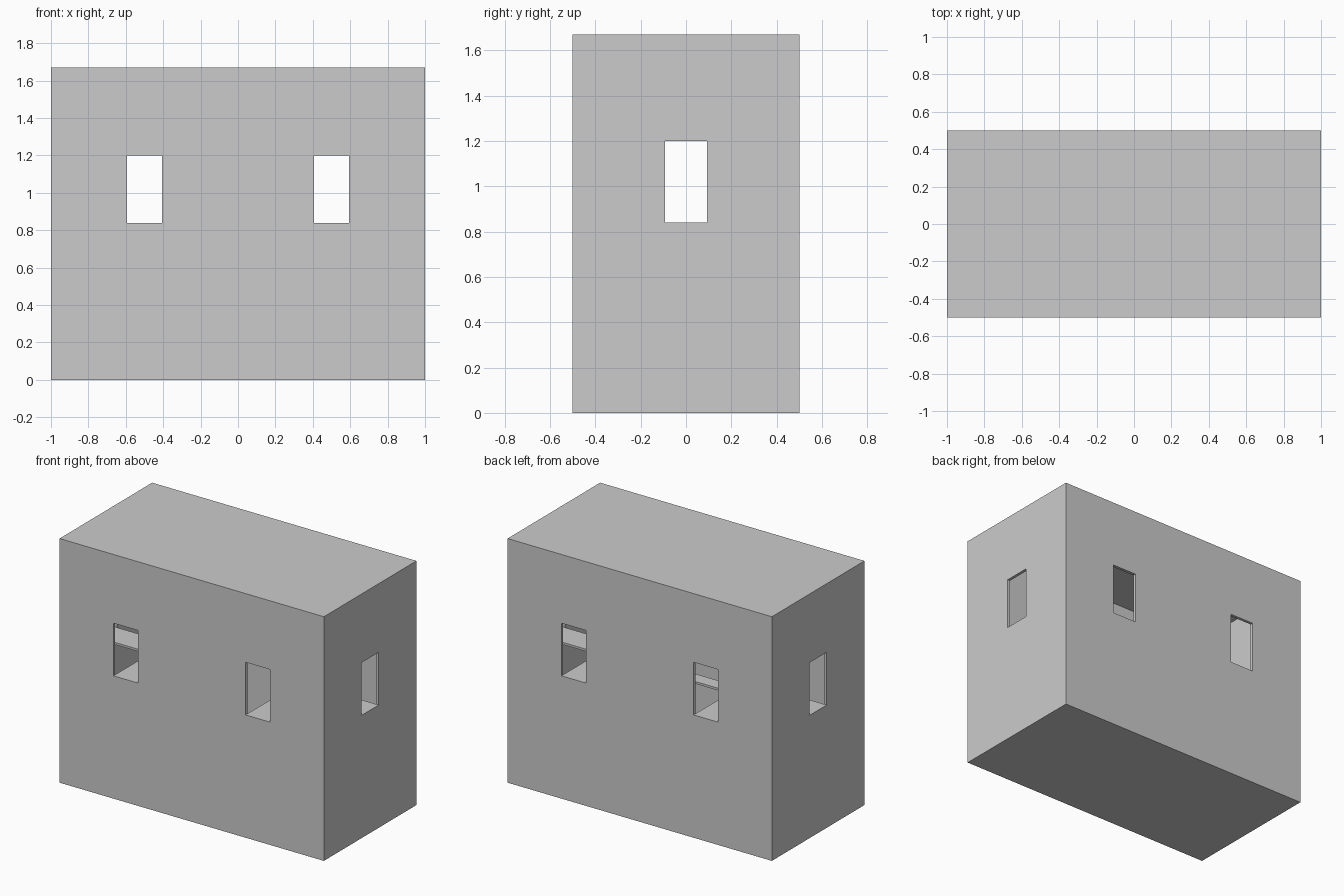
import bpy

if "Cube" in bpy.data.objects:
    bpy.data.objects.remove(bpy.data.objects["Cube"])

W, D, H = 2.0, 1.0, 1.67      # outer size
T = 0.02                      # wall thickness
Z0, Z1 = 0.84, 1.2            # window sill and head
HALF = 0.093                  # half window width


def box(name, x0, x1, y0, y1, z0, z1):
    bpy.ops.mesh.primitive_cube_add(
        size=1, location=((x0 + x1) / 2, (y0 + y1) / 2, (z0 + z1) / 2))
    ob = bpy.context.object
    ob.name = name
    ob.scale = (x1 - x0, y1 - y0, z1 - z0)
    bpy.ops.object.transform_apply(location=True, rotation=False, scale=True)
    return ob


def cut(target, cutter):
    mod = target.modifiers.new("cut", 'BOOLEAN')
    mod.operation = 'DIFFERENCE'
    mod.solver = 'EXACT'
    mod.object = cutter
    bpy.context.view_layer.objects.active = target
    bpy.ops.object.modifier_apply(modifier=mod.name)
    bpy.data.objects.remove(cutter)


# hollow building shell
walls = box("walls", -W / 2, W / 2, -D / 2, D / 2, 0, H)
cut(walls, box("room_cutter", -W / 2 + T, W / 2 - T,
               -D / 2 + T, D / 2 - T, T, H - T))

# window openings: two pairs front to back, one pair end to end
for x in (-0.5, 0.5):
    cut(walls, box("window_cutter", x - HALF, x + HALF, -1, 1, Z0, Z1))
cut(walls, box("end_window_cutter", -2, 2, -HALF, HALF, Z0, Z1))

# thin sill boards running into the room from each window
BOARD = 0.015
for x, side in ((-0.5, "left"), (0.5, "right")):
    box(side + "_sill_board", x - HALF, x + HALF,
        -D / 2 + T, D / 2 - T, Z0 - BOARD, Z0)
    inner, outer = sorted((x * 2 * (1 - T), x * 2 * (0.5 + HALF)))
    box(side + "_end_sill_board", inner, outer, -HALF, HALF, Z0 - BOARD, Z0)

# narrow inner shelf beside the left boards
box("inner_shelf", -0.5 + HALF, 0.0, 0.0, HALF, Z0 - BOARD, Z0)
